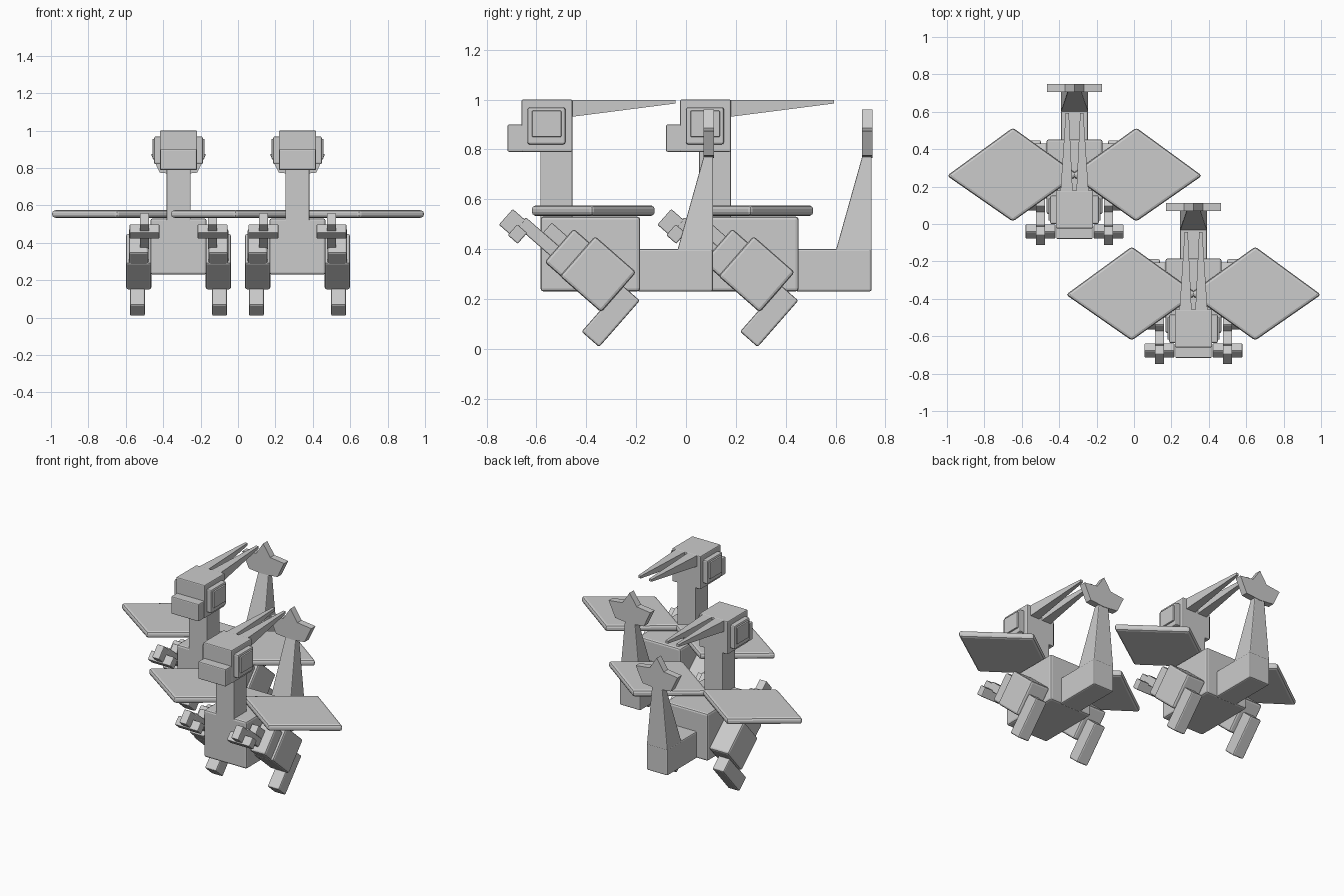
import bpy, bmesh
from mathutils import Vector

if "Cube" in bpy.data.objects:
    bpy.data.objects.remove(bpy.data.objects["Cube"])

grey = bpy.data.materials.new("stone grey")
grey.diffuse_color = (0.6, 0.6, 0.6, 1)
grey.use_nodes = True
grey.node_tree.nodes["Principled BSDF"].inputs["Base Color"].default_value = grey.diffuse_color

ORIGINS = [Vector((-0.318, 0.318, 0)), Vector((0.318, -0.318, 0))]


def finish(name, bm, bevel, origin):
    bmesh.ops.recalc_face_normals(bm, faces=bm.faces)
    me = bpy.data.meshes.new(name)
    bm.to_mesh(me)
    bm.free()
    me.materials.append(grey)
    ob = bpy.data.objects.new(name, me)
    ob.location = origin
    bpy.context.collection.objects.link(ob)
    if bevel:
        mod = ob.modifiers.new("soft edges", 'BEVEL')
        mod.width = bevel
        mod.segments = 2
        mod.limit_method = 'ANGLE'


def loft(name, rings, origin, bevel=0.008):
    """Join successive rings of points and cap both ends."""
    bm = bmesh.new()
    loops = [[bm.verts.new(p) for p in ring] for ring in rings]
    n = len(loops[0])
    for a, b in zip(loops, loops[1:]):
        for i in range(n):
            j = (i + 1) % n
            bm.faces.new((a[i], a[j], b[j], b[i]))
    bm.faces.new(loops[0])
    bm.faces.new(loops[-1])
    finish(name, bm, bevel, origin)


def rect_y(x0, x1, y, z0, z1):
    return [(x0, y, z0), (x1, y, z0), (x1, y, z1), (x0, y, z1)]


def box(name, x, y, z, origin, bevel=0.008):
    loft(name, [rect_y(x[0], x[1], yy, z[0], z[1]) for yy in y], origin, bevel)


def limb_box(name, side, x, u, v, origin, bevel=0.008):
    """Box in the tilted limb frame: u points forward and up, v backward and up."""
    def at(xx, uu, vv):
        return (side * xx, -0.034 - 0.752 * uu + 0.659 * vv, 0.297 + 0.659 * uu + 0.752 * vv)
    rings = [[at(xx, u[0], v[0]), at(xx, u[1], v[0]), at(xx, u[1], v[1]), at(xx, u[0], v[1])] for xx in x]
    loft(name, rings, origin, bevel)


def creature(o):
    # body, neck and head
    box("body", (-0.15, 0.15), (-0.266, 0.134), (0.23, 0.53), o, 0.012)
    box("neck", (-0.064, 0.064), (-0.266, -0.138), (0.5, 0.82), o, 0.004)
    box("head", (-0.1, 0.1), (-0.342, -0.138), (0.79, 1.0), o, 0.006)
    box("snout", (-0.097, 0.097), (-0.398, -0.32), (0.79, 0.9), o, 0.006)

    # tail: horizontal base, tapering upright and three-pointed tip
    box("tail_base", (-0.073, 0.073), (0.12, 0.427), (0.23, 0.4), o)
    loft("tail_upright", [
        [(-w, y0, z), (w, y0, z), (w, 0.427, z), (-w, 0.427, z)]
        for w, y0, z in ((0.073, 0.282, 0.39), (0.036, 0.39, 0.775))], o, 0.005)
    half = [(0.1, 0.775), (0.147, 0.873), (0.05, 0.885)]
    outline = [(0, 0.765)] + half + [(0, 0.96)] + [(-x, z) for x, z in reversed(half)]
    loft("tail_tip", [[(x, y, z) for x, z in outline] for y in (0.388, 0.43)], o, 0)

    for s in (-1, 1):
        # eye boxes with raised plate
        box("eye_block", sorted((s * 0.09, s * 0.13)), (-0.318, -0.166), (0.82, 0.968), o)
        box("eye_plate", sorted((s * 0.12, s * 0.14)), (-0.3, -0.182), (0.85, 0.955), o, 0.004)
        # horns
        loft("horn", [
            rect_y(s * 0.01, s * 0.075, -0.145, 0.93, 0.999),
            rect_y(s * 0.03, s * 0.047, 0.275, 0.984, 0.999)], o, 0)
        # wings
        loft("wing", [[(s * x, y, z) for x, y in
                       ((0.682, -0.06), (0.33, 0.197), (-0.02, -0.055), (0.33, -0.305))]
                      for z in (0.533, 0.575)], o, 0.015)
        # hind limb
        limb_box("thigh", s, (0.145, 0.281), (-0.108, 0.112), (-0.106, 0.108), o, 0.012)
        limb_box("shin", s, (0.18, 0.26), (-0.194, -0.1), (-0.216, 0.032), o)
        # forelimb and claw
        limb_box("upper_arm", s, (0.16, 0.266), (0.0, 0.196), (-0.104, 0.074), o, 0.012)
        limb_box("forearm", s, (0.157, 0.207), (0.18, 0.37), (-0.07, -0.018), o, 0.005)
        limb_box("thumb", s, (0.157, 0.207), (0.18, 0.278), (-0.02, 0.034), o, 0.005)
        limb_box("side_fingers", s, (0.102, 0.262), (0.325, 0.378), (-0.12, -0.062), o, 0.005)
        limb_box("middle_finger", s, (0.157, 0.207), (0.362, 0.432), (-0.112, -0.028), o, 0.005)


for origin in ORIGINS:
    creature(origin)
